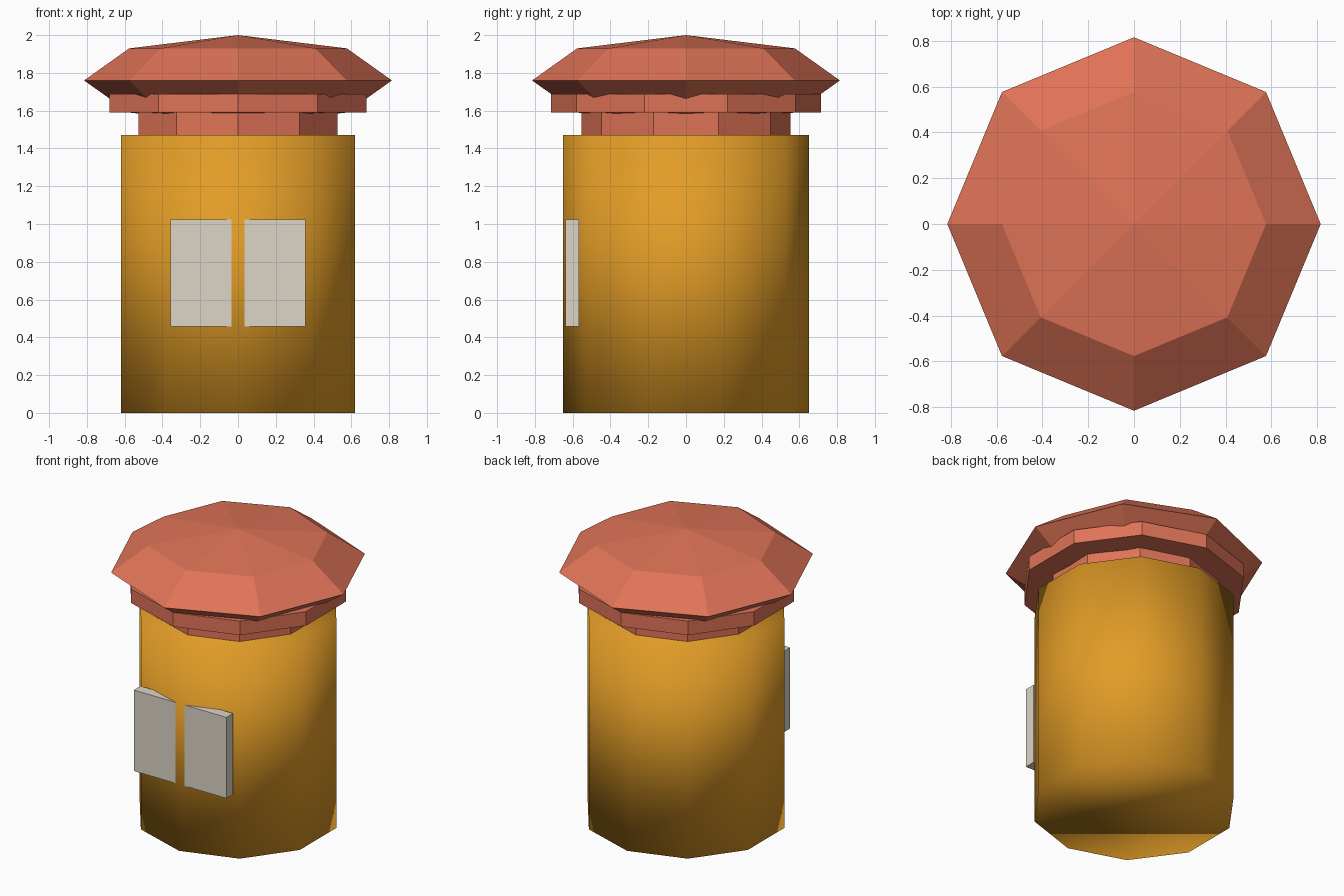
import bpy

cube = bpy.data.objects.get("Cube")
if cube:
    bpy.data.objects.remove(cube, do_unlink=True)


def make_material(name, rgb):
    mat = bpy.data.materials.new(name)
    mat.use_nodes = True
    color = (*rgb, 1.0)
    mat.diffuse_color = color
    mat.node_tree.nodes["Principled BSDF"].inputs["Base Color"].default_value = color
    return mat


def finish(name, mat, smooth=False):
    obj = bpy.context.object
    obj.name = name
    obj.data.materials.append(mat)
    if smooth:
        bpy.ops.object.shade_smooth()
    else:
        bpy.ops.object.shade_flat()
    return obj


def drum(name, radius, bottom, top, mat, smooth=False):
    # Ten-sided drum with corners pointing to the front and back
    bpy.ops.mesh.primitive_cylinder_add(
        vertices=10, radius=radius, depth=top - bottom,
        location=(0, 0, (bottom + top) / 2))
    return finish(name, mat, smooth)


ochre = make_material("ochre", (0.76, 0.335, 0.02))
terracotta = make_material("terracotta", (0.74, 0.172, 0.095))
ivory = make_material("ivory", (0.72, 0.66, 0.57))

# Tower body, softly shaded across its corners and ends
drum("body", 0.65, 0.0, 1.47, ochre, smooth=True)

# Stepped collar below the roof
drum("neck", 0.553, 1.47, 1.60, terracotta)
drum("collar", 0.715, 1.59, 1.688, terracotta)

# Faceted, flattened roof
bpy.ops.mesh.primitive_uv_sphere_add(
    segments=8, ring_count=4, radius=1, location=(0, 0, 1.76))
bpy.context.object.scale = (0.815, 0.815, 0.24)
bpy.ops.object.transform_apply(location=False, rotation=False, scale=True)
finish("roof", terracotta)

# Front panel block, parted in the middle by the body's front corner
bpy.ops.mesh.primitive_cube_add(size=1, location=(0, -0.602, 0.74))
bpy.context.object.scale = (0.714, 0.073, 0.565)
bpy.ops.object.transform_apply(location=False, rotation=False, scale=True)
finish("front_panels", ivory)
